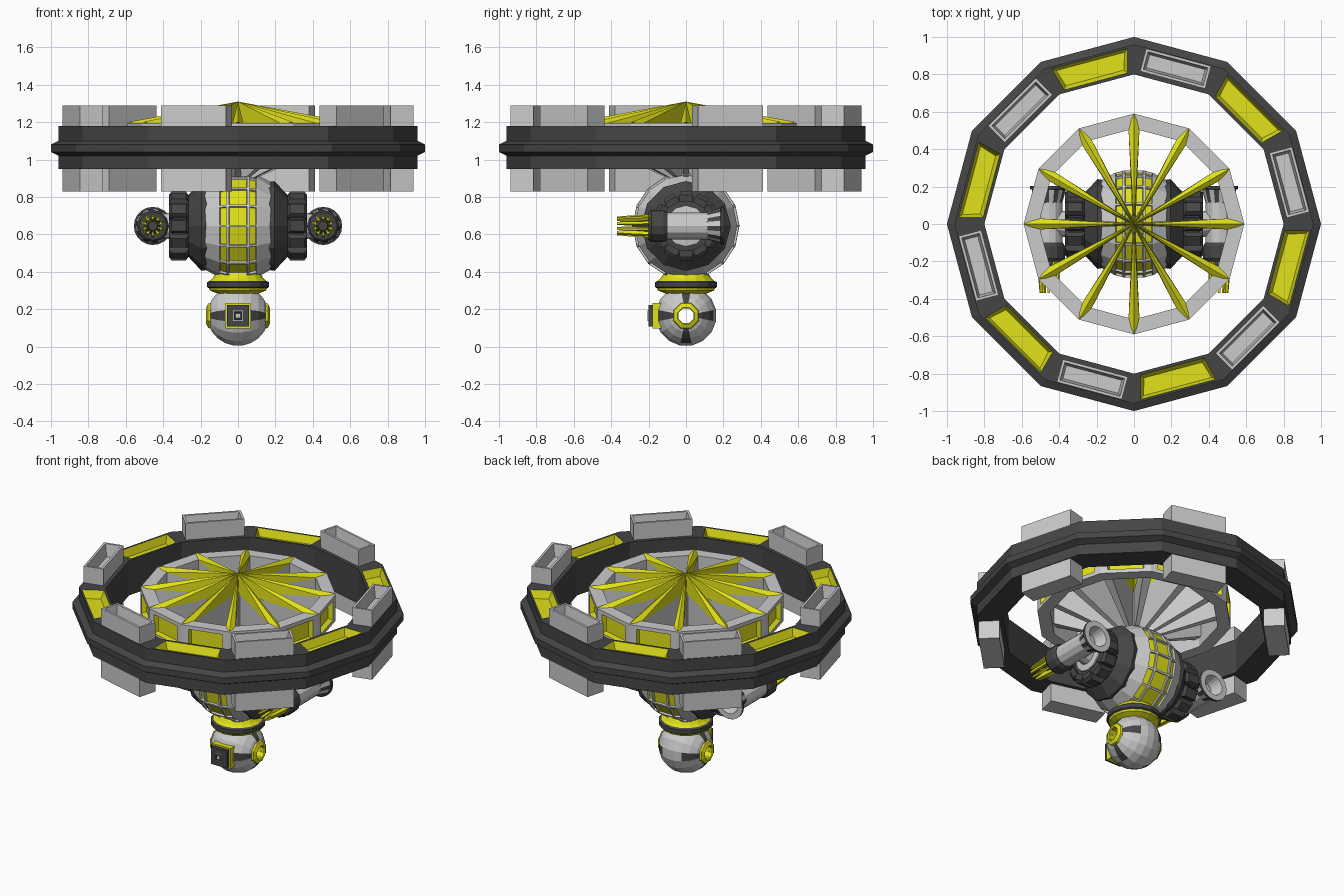
import bpy, bmesh, math
from mathutils import Vector, Matrix

if "Cube" in bpy.data.objects:
    bpy.data.objects.remove(bpy.data.objects["Cube"])

GREY, DARK, YEL = 0, 1, 2
MATS = []
for nm, c in (("grey", (.6, .6, .6, 1)), ("dark", (.06, .06, .06, 1)), ("yellow", (.75, .75, .01, 1))):
    m = bpy.data.materials.new(nm)
    m.diffuse_color = c
    m.use_nodes = True
    m.node_tree.nodes["Principled BSDF"].inputs["Base Color"].default_value = m.diffuse_color
    MATS.append(m)


def finish(name, bm):
    me = bpy.data.meshes.new(name)
    bm.to_mesh(me)
    bm.free()
    for m in MATS:
        me.materials.append(m)
    ob = bpy.data.objects.new(name, me)
    bpy.context.collection.objects.link(ob)
    return ob


def lathe_bm(prof, n, mat=GREY, axis='Z', loc=(0, 0, 0), loop=False, phase=0.0):
    """Revolve (radius, height) points; mat is an index or a function of (segment, step)."""
    bm = bmesh.new()
    rows = []
    for i in range(n):
        a = phase + 2 * math.pi * i / n
        row = []
        for r, h in prof:
            p = (r * math.cos(a), r * math.sin(a), h)
            p = {'Z': p, 'X': (p[2], p[0], p[1]), 'Y': (p[1], p[2], p[0])}[axis]
            row.append(bm.verts.new(Vector(p) + Vector(loc)))
        rows.append(row)
    k = len(prof)
    for i in range(n):
        A, B = rows[i], rows[(i + 1) % n]
        for j in range(k if loop else k - 1):
            f = bm.faces.new((A[j], B[j], B[(j + 1) % k], A[(j + 1) % k]))
            f.material_index = mat(i, j) if callable(mat) else mat
    if not loop:
        for j in (0, k - 1):
            f = bm.faces.new([r[j] for r in rows])
            f.material_index = mat(0, min(j, k - 2)) if callable(mat) else mat
    bmesh.ops.recalc_face_normals(bm, faces=bm.faces[:])
    return bm


def lathe(name, *a, **k):
    return finish(name, lathe_bm(*a, **k))


def hull(bm, pts, mat, mx=Matrix()):
    tmp = bmesh.new()
    for p in pts:
        tmp.verts.new(mx @ Vector(p))
    bmesh.ops.convex_hull(tmp, input=tmp.verts[:])
    bmesh.ops.dissolve_limit(tmp, angle_limit=.01, verts=tmp.verts[:], edges=tmp.edges[:])
    bmesh.ops.recalc_face_normals(tmp, faces=tmp.faces[:])
    for f in tmp.faces:
        f.material_index = mat
    me = bpy.data.meshes.new("tmp")
    tmp.to_mesh(me)
    tmp.free()
    bm.from_mesh(me)
    bpy.data.meshes.remove(me)


def box(bm, lo, hi, mat, mx=Matrix()):
    hull(bm, [(x, y, z) for x in (lo[0], hi[0]) for y in (lo[1], hi[1]) for z in (lo[2], hi[2])], mat, mx)


def recess(bm, f, margin, slope, depth, mat, squeeze=1.0):
    """Frame a face, then sink its middle with sloping walls."""
    bmesh.ops.inset_individual(bm, faces=[f], thickness=margin)
    c = f.calc_center_median()
    t = c.cross(Vector((0, 0, 1))).normalized()
    for v in f.verts:
        v.co += t * (v.co - c).dot(t) * (squeeze - 1)
    walls = bmesh.ops.inset_individual(bm, faces=[f], thickness=slope, depth=-depth)['faces']
    for g in walls + [f]:
        g.material_index = mat


def rot(deg):
    return Matrix.Rotation(math.radians(deg), 4, 'Z')


# Outer ring with yellow troughs
bm = lathe_bm([(.8, .95), (.96, .95), (.96, 1.02), (1, 1.04), (1, 1.08), (.96, 1.1), (.96, 1.18), (.8, 1.18)],
              12, DARK, loop=True)
for f in [f for f in bm.faces if f.normal.z > .9]:
    c = f.calc_center_median()
    if round((math.degrees(math.atan2(c.y, c.x)) - 45) / 30) % 2 == 0:
        recess(bm, f, .02, .025, .05, YEL, .9)
finish("outer_ring", bm)

# Tall grey bins through the ring
bm = bmesh.new()
for k in range(6):
    box(bm, (.797, -.18, .83), (.923, .18, 1.29), GREY, rot(15 + 60 * k))
for f in [f for f in bm.faces if f.normal.z > .9]:
    recess(bm, f, .02, .018, .08, GREY)
finish("ring_bins", bm)

# Inner rotor rim with yellow windows
bm = lathe_bm([(.51, 1.02), (.59, 1.02), (.59, 1.195), (.51, 1.195)], 12, loop=True)
for f in [f for f in bm.faces if abs(f.normal.z) < .1 and f.normal.dot(f.calc_center_median()) > 0]:
    recess(bm, f, .035, .01, .03, YEL, .85)
finish("rotor_rim", bm)

# Ridged yellow blades above grey fins
blades, fins = bmesh.new(), bmesh.new()
for k in range(12):
    hull(blades, [(0, 0, 1.31), (.59, 0, 1.2), (.52, .03, 1.19), (.52, -.03, 1.19),
                  (0, .006, 1.19), (0, -.006, 1.19)], YEL, rot(30 * k))
    hull(fins, [(r, s * w, z) for s in (-1, 1) for r, w, z in
                ((0, .008, .88), (.05, .01, .88), (.53, .028, 1.09), (.53, .028, 1.19), (0, .008, 1.19))],
         GREY, rot(30 * k))
finish("rotor_blades", blades)
finish("rotor_fins", fins)
lathe("rotor_shaft", [(.05, .85), (.05, 1.18)], 12)

# Round body with a belt of yellow panels
half = [(.286, .055), (.272, .105), (.237, .17), (.18, .23)]
prof = [(r, -x) for r, x in reversed(half)] + half
bm = lathe_bm(prof, 16, GREY, 'X', (0, 0, .645))
for f in [f for f in bm.faces if abs(f.calc_center_median().x) < .1 and len(f.verts) == 4]:
    rim = bmesh.ops.inset_individual(bm, faces=[f], thickness=.009)
    bmesh.ops.inset_individual(bm, faces=[f], thickness=.003, depth=-.012)
    f.material_index = YEL
finish("body", bm)

for s, side in ((-1, "left"), (1, "right")):
    # Shoulder collar, treaded wheel and hub
    lathe(side + "_shoulder_collar", [(r, s * x) for r, x in
          ((.12, .16), (.235, .165), (.24, .195), (.165, .265), (.12, .265))], 12, DARK, 'X', (0, 0, .645), True)
    lathe(side + "_shoulder_wheel", [(r, s * x) for r, x in
          ((.14, .25), (.16, .28), (.16, .35), (.11, .355))], 12, DARK, 'X', (0, 0, .645))
    lathe(side + "_shoulder_hub", [(r, s * x) for r, x in
          ((.11, .34), (.11, .365), (.07, .37), (.06, .42))], 12, GREY, 'X', (0, 0, .645))
    bm = bmesh.new()
    for k in range(12):
        mx = Matrix.Translation((s * .317, 0, .645)) @ Matrix.Rotation(math.radians(30 * k), 4, 'X')
        hull(bm, [(x, y, z) for x, y, z in
                  [(a * .053, b * .036, .13) for a in (-1, 1) for b in (-1, 1)] +
                  [(a * .053, b * .036, .165) for a in (-1, 1) for b in (-1, 1)] +
                  [(a * .038, b * .028, .184) for a in (-1, 1) for b in (-1, 1)]], DARK, mx)
    finish(side + "_wheel_treads", bm)

    # Gun housing along y, with slotted hollow tail
    at = (s * .455, 0, .645)
    lathe(side + "_gun_housing", [(.06, -.12), (.072, -.1), (.072, .12)], 12, GREY, 'Y', at)
    lathe(side + "_gun_collar", [(.06, -.2), (.075, -.2), (.086, -.185), (.086, -.12), (.075, -.1), (.06, -.1)],
          12, DARK, 'Y', at)
    lathe(side + "_gun_tail", [(.05, .1), (.072, .115), (.092, .185), (.102, .187), (.102, .203), (.066, .203), (.05, .13)],
          20, lambda i, j: DARK if j in (2, 3) or (j == 1 and i % 2) else GREY, 'Y', at, True)
    # Yellow barrel prongs
    bm = bmesh.new()
    for k in range(10):
        mx = Matrix.Translation(at) @ Matrix.Rotation(math.radians(36 * k), 4, 'Y')
        hull(bm, [(x, y, z) for x in (-.007, .007) for y, z in
                  ((-.19, .02), (-.19, .062), (-.3, .056), (-.37, .05), (-.37, .038), (-.28, .034))], YEL, mx)
    finish(side + "_gun_prongs", bm)
    lathe(side + "_gun_core", [(.045, -.18), (.04, -.26), (.025, -.29)], 10, DARK, 'Y', at)

    # Yellow ring around the head's side opening
    lathe(side + "_ear_ring", [(r, s * x) for r, x in
          ((.042, .13), (.078, .13), (.07, .16), (.048, .17), (.042, .165))], 8, YEL, 'X', (0, 0, .165), True, math.pi / 8)

# Neck rings
lathe("neck", [(.1, .28), (.15, .3), (.155, .312), (.165, .318), (.165, .345), (.15, .352), (.135, .366), (.12, .39)], 16,
      lambda i, j: DARK if j in (2, 3, 4) else YEL)

# Head pierced from side to side
arc = [math.radians(16 + 148 * k / 9) for k in range(10)]
lathe("head", [(.165 * math.sin(t), .165 * math.cos(t)) for t in arc], 16,
      lambda i, j: YEL if j == 9 else DARK if i % 4 == 0 and j in (0, 1, 2, 6, 7, 8) else GREY,
      'X', (0, 0, .166), True, -math.pi / 16)

# Square eye on the front
bm = bmesh.new()
box(bm, (-.068, -.178, .097), (.068, -.12, .233), YEL)
box(bm, (-.058, -.2, .107), (.058, -.12, .223), DARK)
box(bm, (-.028, -.207, .137), (.028, -.19, .193), GREY)
for f in [f for f in bm.faces if f.normal.y < -.9 and f.calc_center_median().y < -.205]:
    recess(bm, f, .008, .006, .008, DARK)
box(bm, (-.01, -.206, .155), (.01, -.19, .175), GREY)
finish("eye", bm)
